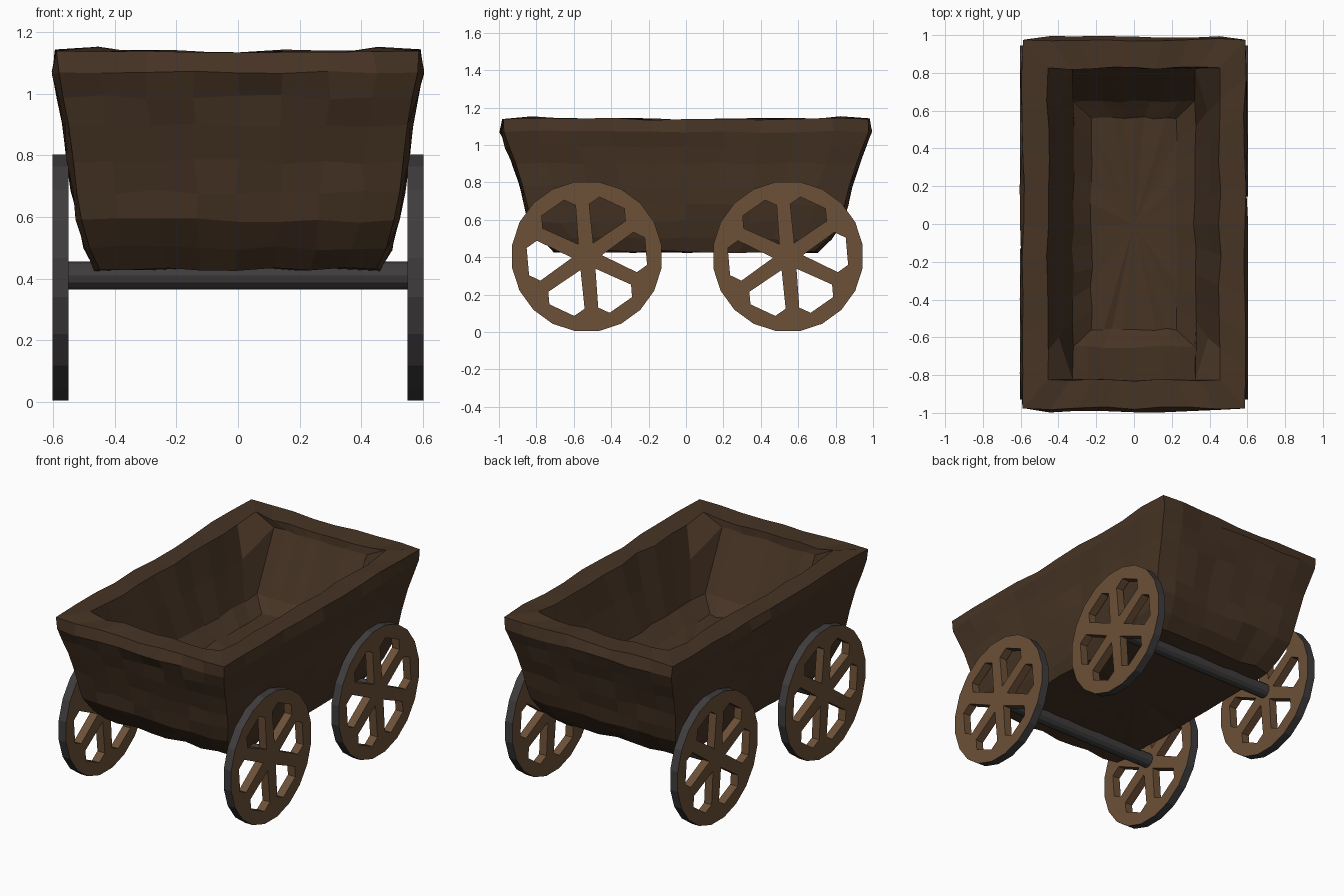
import bpy, bmesh, math, random
from mathutils import Vector

if "Cube" in bpy.data.objects:
    bpy.data.objects.remove(bpy.data.objects["Cube"])

random.seed(4)


def material(name, rgb):
    m = bpy.data.materials.new(name)
    m.diffuse_color = (*rgb, 1)
    m.use_nodes = True
    m.node_tree.nodes["Principled BSDF"].inputs["Base Color"].default_value = m.diffuse_color
    return m


TUB = material("dark_wood", (0.062, 0.034, 0.018))
WOOD = material("wheel_wood", (0.15, 0.08, 0.038))
IRON = material("iron", (0.05, 0.046, 0.048))


def add_object(name, mesh, *mats):
    ob = bpy.data.objects.new(name, mesh)
    bpy.context.collection.objects.link(ob)
    for m in mats:
        mesh.materials.append(m)
    return ob


# Tub: rectangular rings lofted up the outside, over the rim and down inside
NX, NY = 8, 10
CORNERS = (0, NX, NX + NY, 2 * NX + NY)
RINGS = [  # half x, half y, z
    (0.46, 0.70, 0.43), (0.495, 0.77, 0.50), (0.52, 0.84, 0.59),
    (0.538, 0.862, 0.68), (0.55, 0.885, 0.78), (0.565, 0.925, 0.90),
    (0.582, 0.96, 0.99), (0.598, 0.99, 1.07), (0.588, 0.975, 1.138),
    (0.455, 0.825, 1.137), (0.395, 0.75, 0.95), (0.322, 0.65, 0.74),
    (0.225, 0.56, 0.67)]
RIM, WALL = 9, 10


def rectangle(hx, hy):
    pts = [(-hx + 2 * hx * i / NX, -hy) for i in range(NX)]
    pts += [(hx, -hy + 2 * hy * i / NY) for i in range(NY)]
    return pts + [(-x, -y) for x, y in pts]


bm = bmesh.new()
loops = []
for n, (hx, hy, z) in enumerate(RINGS):
    loop = []
    for i, (x, y) in enumerate(rectangle(hx, hy)):
        p = Vector((x, y, z))
        corner = i in CORNERS
        if corner and n < 8:          # worn outer corners
            p.x *= 0.975
            p.y *= 0.985
        if corner and n == RIM:       # raised inner rim corners
            p.z += 0.015
        if n == WALL and abs(y) > hy - 0.001:  # step at the end walls
            p = Vector((x * 0.823, math.copysign(0.825, y), 1.09))
        j = 0.002 if corner else 0.008
        p += Vector([random.uniform(-j, j) for _ in range(3)])
        loop.append(bm.verts.new(p))
    loops.append(loop)
for a, b in zip(loops, loops[1:]):
    for i in range(len(a)):
        k = (i + 1) % len(a)
        bm.faces.new((a[i], a[k], b[k], b[i]))
# Underside and floor
for loop, z in ((loops[0], 0.427), (loops[-1], 0.665)):
    mid = bm.verts.new((0, 0, z))
    for i in range(len(loop)):
        bm.faces.new((loop[i], loop[(i + 1) % len(loop)], mid))
bmesh.ops.recalc_face_normals(bm, faces=bm.faces)
mesh = bpy.data.meshes.new("tub")
bm.to_mesh(mesh)
bm.free()
add_object("tub", mesh, TUB)


# Wheel: flat disc outline with six openings, extruded
def polar(r, deg):
    return (r * math.cos(math.radians(deg)), r * math.sin(math.radians(deg)))


def wheel_mesh():
    outlines = [[polar(0.404, 18 * i + 9) for i in range(20)]]
    for k in range(6):
        mid = 125 + 60 * k
        outlines.append([polar(r, mid + a) for r, a in
                         ((0.08, 0), (0.28, -22.5), (0.325, -13),
                          (0.325, 13), (0.28, 22.5))])
    cu = bpy.data.curves.new("wheel_outline", 'CURVE')
    cu.dimensions, cu.fill_mode, cu.extrude = '2D', 'BOTH', 0.026
    for pts in outlines:
        s = cu.splines.new('POLY')
        s.points.add(len(pts) - 1)
        for p, (x, y) in zip(s.points, pts):
            p.co = (x, y, 0, 1)
        s.use_cyclic_u = True
    tmp = add_object("wheel_outline", cu)
    dg = bpy.context.evaluated_depsgraph_get()
    me = bpy.data.meshes.new_from_object(tmp.evaluated_get(dg))
    bpy.data.objects.remove(tmp)
    me.materials.clear()
    me.materials.append(WOOD)
    me.materials.append(IRON)
    # Stand it upright: local x -> y, local y -> z, thickness -> x
    for v in me.vertices:
        v.co = Vector((v.co.z, v.co.x, v.co.y))
    b = bmesh.new()
    b.from_mesh(me)
    bmesh.ops.remove_doubles(b, verts=b.verts, dist=0.0001)
    bmesh.ops.recalc_face_normals(b, faces=b.faces)
    b.normal_update()
    # Iron tread around the outside
    for f in b.faces:
        f.smooth = False
        tread = abs(f.normal.x) < 0.5 and all(v.co.length > 0.39 for v in f.verts)
        f.material_index = 1 if tread else 0
    b.to_mesh(me)
    b.free()
    return me


wheel = wheel_mesh()
for end, y in (("front", -0.53), ("back", 0.545)):
    for side, x in (("left", -0.577), ("right", 0.577)):
        add_object(f"{end}_{side}_wheel", wheel).location = (x, y, 0.404)
    # Axle
    bpy.ops.mesh.primitive_cylinder_add(vertices=12, radius=0.045, depth=1.12,
                                        location=(0, y, 0.41),
                                        rotation=(0, math.pi / 2, 0))
    axle = bpy.context.object
    axle.name = f"{end}_axle"
    axle.data.materials.append(IRON)
